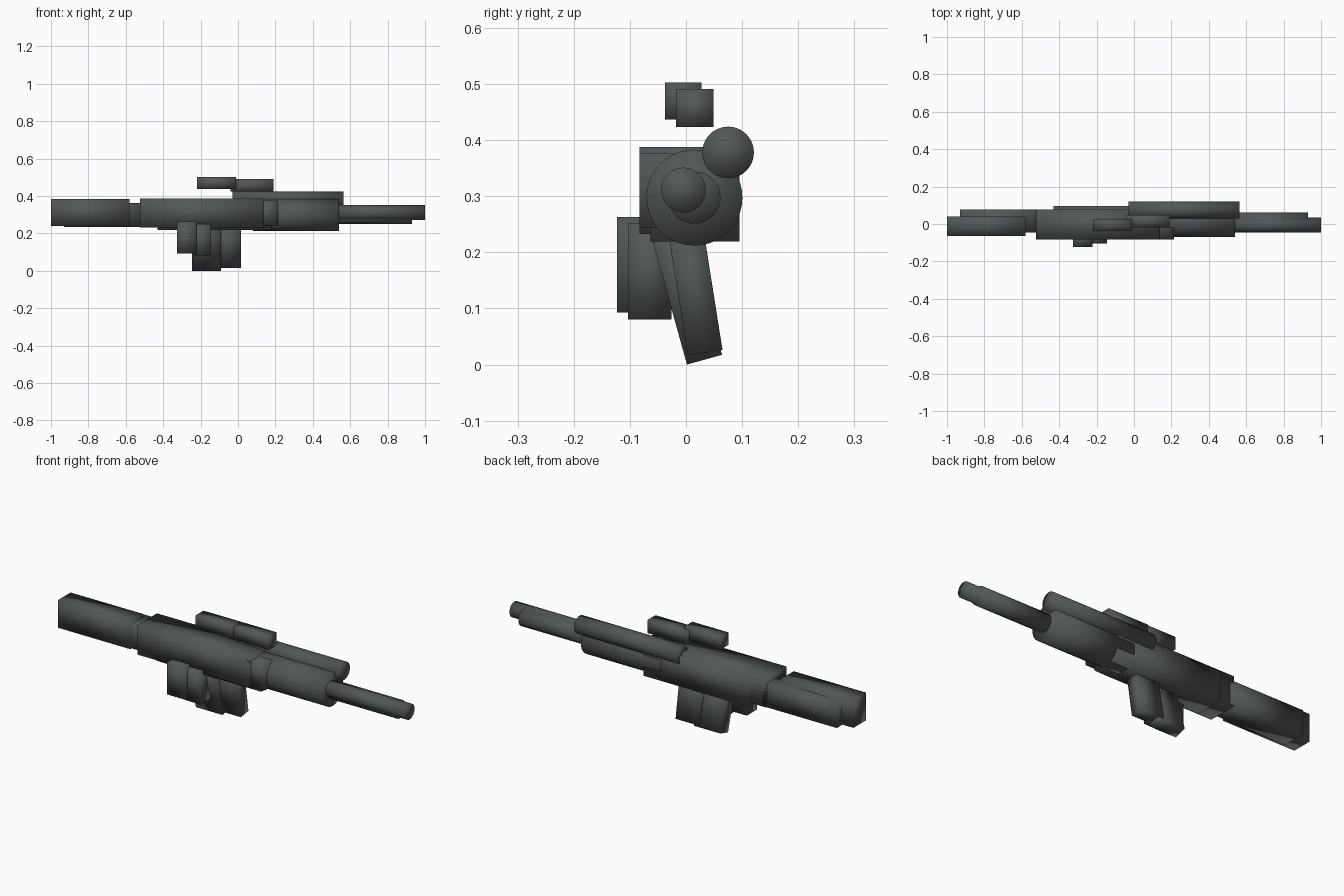
import bpy, bmesh, math
from mathutils import Matrix, Vector

if "Cube" in bpy.data.objects:
    bpy.data.objects.remove(bpy.data.objects["Cube"])

metal = bpy.data.materials.new("dark_gunmetal")
metal.diffuse_color = (0.085, 0.094, 0.096, 1)
metal.use_nodes = True
metal.node_tree.nodes["Principled BSDF"].inputs["Base Color"].default_value = metal.diffuse_color


def finish(name, bm):
    """Turn a bmesh into a softly shaded, coloured object."""
    bmesh.ops.recalc_face_normals(bm, faces=bm.faces)
    for f in bm.faces:
        f.smooth = True
    me = bpy.data.meshes.new(name)
    bm.to_mesh(me)
    bm.free()
    me.materials.append(metal)
    ob = bpy.data.objects.new(name, me)
    bpy.context.collection.objects.link(ob)
    return ob


def box(name, x, y, z):
    bm = bmesh.new()
    bmesh.ops.create_cube(bm, size=1)
    for v in bm.verts:
        v.co = Vector([(a + b) / 2 + c * (b - a) for (a, b), c in zip((x, y, z), v.co)])
    return finish(name, bm)


def tube(name, x, y, z, r):
    """Solid cylinder lying along x."""
    bm = bmesh.new()
    bmesh.ops.create_cone(bm, cap_ends=True, segments=40, radius1=r, radius2=r, depth=x[1] - x[0])
    bm.transform(Matrix.Translation(((x[0] + x[1]) / 2, y, z)) @ Matrix.Rotation(math.pi / 2, 4, 'Y'))
    return finish(name, bm)


def leaning_box(name, x, foot, width, height, degrees):
    """Box tilted about x, standing on its foot centre (y, z)."""
    ob = box(name, x, (-width / 2, width / 2), (0, height))
    ob.data.transform(Matrix.Translation((0, *foot)) @ Matrix.Rotation(math.radians(degrees), 4, 'X'))
    return ob


# shoulder stock
box("stock_main", (-1.0, -0.58), (-0.065, 0.04), (0.24, 0.385))
box("stock_side", (-0.93, -0.50), (-0.045, 0.078), (0.235, 0.362))

# receiver
box("receiver", (-0.525, 0.135), (-0.083, 0.078), (0.233, 0.388))
box("receiver_lower", (-0.43, 0.18), (-0.063, 0.095), (0.219, 0.375))
box("receiver_front", (0.10, 0.215), (-0.083, 0.075), (0.243, 0.376))

# handguard, barrel and tube on top
tube("handguard", (0.08, 0.54), 0.015, 0.2975, 0.0855)
tube("barrel_sleeve", (0.50, 0.93), 0.015, 0.2975, 0.0465)
tube("barrel", (0.50, 1.0), -0.0045, 0.311, 0.04)
tube("upper_tube", (-0.03, 0.565), 0.075, 0.378, 0.046)

# sight
box("sight_rear", (-0.22, -0.01), (-0.0375, 0.028), (0.437, 0.503))
box("sight_front", (-0.04, 0.19), (-0.018, 0.049), (0.423, 0.491))

# side grip blocks
box("grip_rear", (-0.325, -0.222), (-0.123, -0.04), (0.093, 0.263))
box("grip_front", (-0.235, -0.145), (-0.103, -0.026), (0.08, 0.251))

# slanted magazines
leaning_box("magazine_rear", (-0.245, -0.09), (0.033, 0.0087), 0.065, 0.26, 15.5)
leaning_box("magazine_front", (-0.12, 0.015), (0.034, 0.021), 0.063, 0.24, 9)
